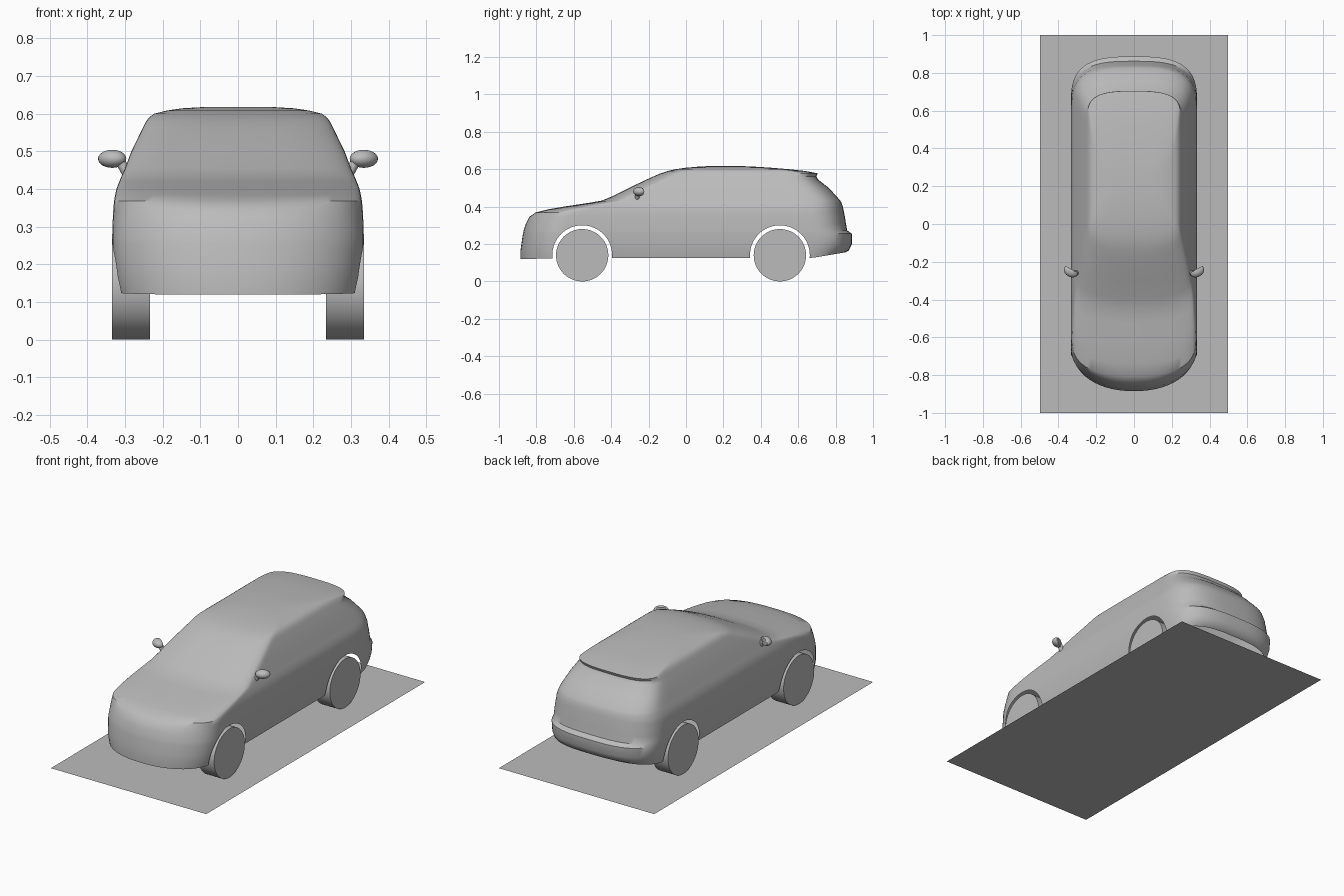
import bpy, bmesh, math
from mathutils import Vector, Matrix

if "Cube" in bpy.data.objects:
    bpy.data.objects.remove(bpy.data.objects["Cube"])

grey = bpy.data.materials.new("plain grey")
grey.use_nodes = True
grey.diffuse_color = (0.5, 0.5, 0.5, 1)
grey.node_tree.nodes["Principled BSDF"].inputs["Base Color"].default_value = (0.5, 0.5, 0.5, 1)


def add_object(name, bm, smooth_angle=None):
    """Turn a bmesh into a named grey object."""
    mesh = bpy.data.meshes.new(name)
    bmesh.ops.recalc_face_normals(bm, faces=bm.faces)
    bm.to_mesh(mesh)
    bm.free()
    mesh.materials.append(grey)
    obj = bpy.data.objects.new(name, mesh)
    bpy.context.collection.objects.link(obj)
    if smooth_angle:
        smooth(obj, smooth_angle)
    return obj


def smooth(obj, degrees):
    bpy.ops.object.select_all(action="DESELECT")
    obj.select_set(True)
    bpy.context.view_layer.objects.active = obj
    bpy.ops.object.shade_smooth_by_angle(angle=math.radians(degrees))


def cross_cylinder(bm, radius, depth, centre, sides):
    """Cylinder whose axis runs across the car."""
    matrix = Matrix.Translation(centre) @ Matrix.Rotation(math.pi / 2, 4, "Y")
    bmesh.ops.create_cone(bm, cap_ends=True, segments=sides, radius1=radius,
                          radius2=radius, depth=depth, matrix=matrix)


# Body levels: height, front end, rear end, half width, nose length, tail length
LEVELS = [
    (.12, -.885, .85, .316, .22, .22),
    (.165, -.885, .87, .325, .22, .24),
    (.2, -.88, .887, .329, .22, .25),
    (.255, -.872, .887, .334, .22, .25),
    (.272, -.868, .862, .334, .22, .23),
    (.31, -.856, .855, .333, .22, .23),
    (.345, -.838, .85, .331, .21, .23),
    (.368, -.805, .845, .329, .2, .23),
    (.385, -.74, .842, .326, .19, .22),
    (.402, -.64, .838, .322, .16, .22),
    (.42, -.52, .832, .315, .13, .21),
    (.432, -.45, .825, .31, .12, .2),
    (.455, -.395, .805, .3, .12, .19),
    (.5, -.305, .763, .283, .12, .18),
    (.545, -.21, .706, .261, .12, .16),
    (.562, -.173, .697, .253, .12, .15),
    (.578, -.135, .704, .245, .11, .13),
    (.59, -.1, .64, .236, .1, .12),
    (.6, -.055, .55, .222, .1, .12),
    (.608, .0, .455, .19, .1, .12),
    (.614, .07, .36, .15, .1, .1),
    (.617, .13, .29, .1, .06, .06),
]
ARC, SIDE = 14, 24


def corner(half_width, length, power, i):
    """Point on a superellipse corner, from the centre line to the side."""
    a = math.pi / 2 * i / ARC
    return half_width * math.sin(a) ** (2 / power), length * math.cos(a) ** (2 / power)


def outline(level):
    """Closed plan outline of the body at one height."""
    z, front, rear, width, nose, tail = level
    nose_power = 2.15 if z < .36 else 2.6
    half = []
    for i in range(ARC + 1):
        x, d = corner(width, nose, nose_power, i)
        half.append((x, front + nose - d))
    start, end = front + nose, rear - tail
    half += [(width, start + (end - start) * i / SIDE) for i in range(1, SIDE)]
    for i in range(ARC, -1, -1):
        x, d = corner(width, tail, 3, i)
        half.append((x, rear - tail + d))
    half[0], half[-1] = (0, front), (0, rear)
    return half + [(-x, y) for x, y in half[-2:0:-1]]


# Body shell
bm = bmesh.new()
rings = []
for n, level in enumerate(LEVELS):
    ring = []
    for x, y in outline(level):
        z = level[0]
        if n == 0:  # sill line, rising under the rear bumper
            z += .005 * min(1, max(0, (y + .85) / .2)) + .03 * min(1, max(0, (y - .67) / .18))
        ring.append(bm.verts.new((x, y, z)))
    rings.append(ring)
for low, high in zip(rings, rings[1:]):
    for i in range(len(low)):
        j = (i + 1) % len(low)
        bm.faces.new((low[i], low[j], high[j], high[i]))
for ring, height in ((rings[0], .125), (rings[-1], .618)):
    hub = bm.verts.new((0, .2, height))
    for i in range(len(ring)):
        bm.faces.new((ring[i], ring[(i + 1) % len(ring)], hub))
body = add_object("body_shell", bm)

# Wheel arches cut right through the shell
AXLES = {"front": -.555, "rear": .502}
WHEEL_R, ARCH_R = .14, .16
bm = bmesh.new()
for y in AXLES.values():
    cross_cylinder(bm, ARCH_R, 1, Vector((0, y, WHEEL_R)), 64)
cutter = add_object("arch_cutter", bm)
cutter.hide_render = True
cut = body.modifiers.new("arches", "BOOLEAN")
cut.operation = "DIFFERENCE"
cut.solver = "EXACT"
cut.object = cutter
bpy.context.view_layer.objects.active = body
bpy.ops.object.modifier_apply(modifier=cut.name)
bpy.data.objects.remove(cutter)

# Leave the shell open underneath and inside the arches
bm = bmesh.new()
bm.from_mesh(body.data)
bm.normal_update()
inner = []
for face in bm.faces:
    c = face.calc_center_median()
    in_arch = any(math.hypot(c.y - y, c.z - WHEEL_R) < ARCH_R + .002 for y in AXLES.values())
    floor = face.normal.z < -.9 and c.z < .17
    if floor or (in_arch and abs(face.normal.x) < .1):
        inner.append(face)
bmesh.ops.delete(bm, geom=inner, context="FACES")
bm.to_mesh(body.data)
bm.free()
smooth(body, 38)

# Wheels
for axle, y in AXLES.items():
    for side, sign in (("left", 1), ("right", -1)):
        bm = bmesh.new()
        cross_cylinder(bm, WHEEL_R, .1, Vector((sign * .284, y, WHEEL_R)), 48)
        add_object(f"{axle}_{side}_wheel", bm, 40)

# Door mirrors: a rounded housing, flat at the back, on a slanted stalk
for side, sign in (("left", 1), ("right", -1)):
    bm = bmesh.new()
    bmesh.ops.create_uvsphere(bm, u_segments=20, v_segments=12, radius=1)
    for v in bm.verts:
        v.co.y = min(v.co.y, .35)
    bmesh.ops.scale(bm, vec=(.04, .03, .024), verts=bm.verts)
    bmesh.ops.rotate(bm, cent=(0, 0, 0), verts=bm.verts,
                     matrix=Matrix.Rotation(sign * math.radians(30), 3, "Z"))
    bmesh.ops.translate(bm, vec=(sign * .334, -.25, .48), verts=bm.verts)
    add_object(f"{side}_mirror_housing", bm, 40)

    bm = bmesh.new()
    foot, top = Vector((sign * .288, -.262, .428)), Vector((sign * .316, -.258, .48))
    turn = (top - foot).to_track_quat("Z", "Y").to_matrix().to_4x4()
    bmesh.ops.create_cone(bm, cap_ends=True, segments=12, radius1=.012, radius2=.014,
                          depth=(top - foot).length,
                          matrix=Matrix.Translation((foot + top) / 2) @ turn)
    add_object(f"{side}_mirror_stalk", bm, 40)

# Flat ground plate
bm = bmesh.new()
bmesh.ops.create_grid(bm, x_segments=1, y_segments=1, size=1)
bmesh.ops.scale(bm, vec=(.497, 1, 1), verts=bm.verts)
add_object("ground_plate", bm)
